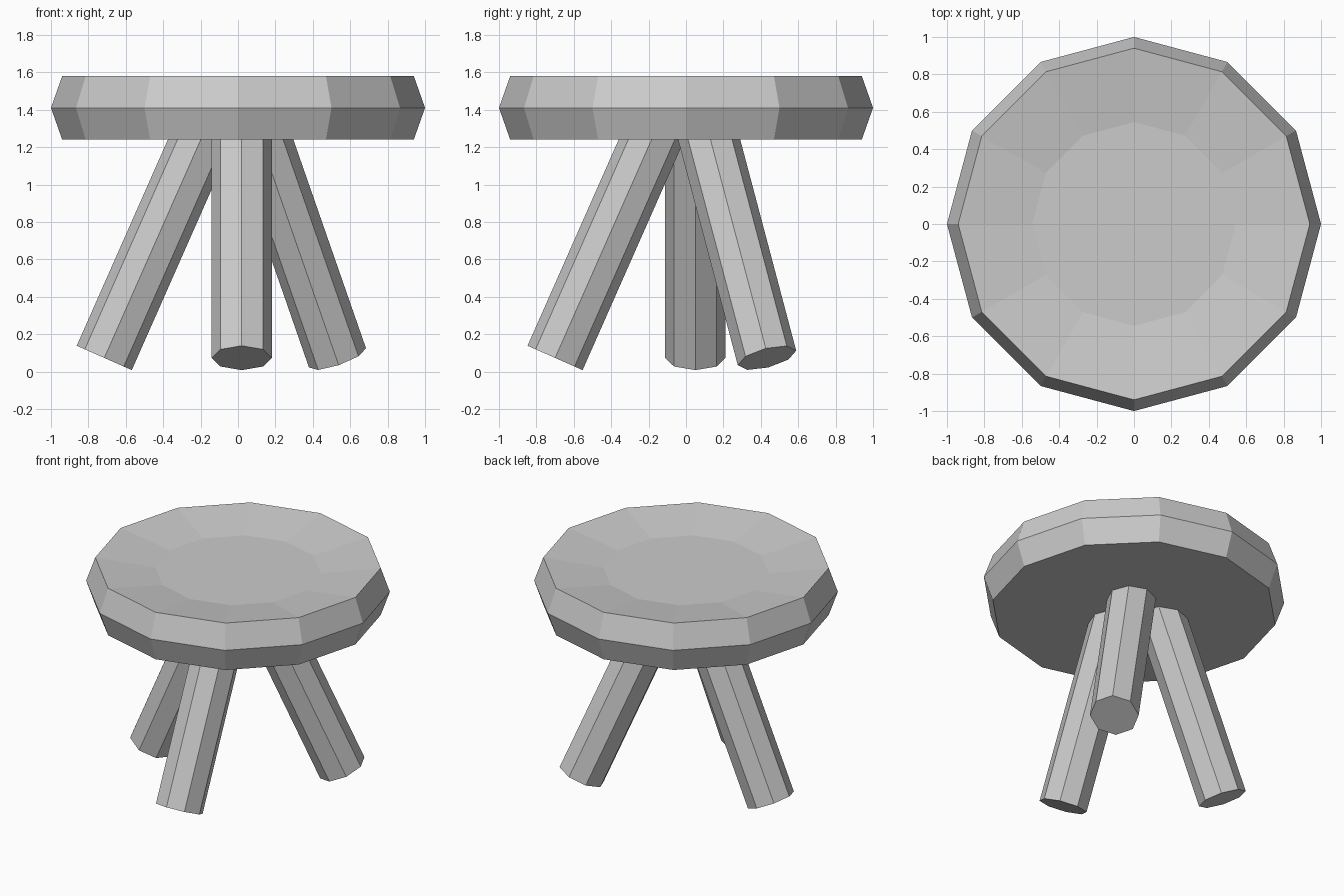
import bpy, bmesh, math
from mathutils import Vector, Matrix

if "Cube" in bpy.data.objects:
    bpy.data.objects.remove(bpy.data.objects["Cube"])

grey = bpy.data.materials.new("plain_grey")
grey.diffuse_color = (0.6, 0.6, 0.6, 1)
grey.use_nodes = True
grey.node_tree.nodes["Principled BSDF"].inputs["Base Color"].default_value = grey.diffuse_color


def finish(bm, name):
    bmesh.ops.recalc_face_normals(bm, faces=bm.faces)
    mesh = bpy.data.meshes.new(name)
    bm.to_mesh(mesh)
    bm.free()
    mesh.materials.append(grey)
    bpy.context.collection.objects.link(bpy.data.objects.new(name, mesh))


def seat(sides=12):
    # lathed profile (radius, height): underside, bevelled rim, sunken dish
    profile = [(0.94, 1.24), (1.0, 1.41), (0.94, 1.58), (0.545, 1.525)]
    bm = bmesh.new()
    rings = []
    for r, z in profile:
        angles = [2 * math.pi * i / sides for i in range(sides)]
        rings.append([bm.verts.new((r * math.cos(a), r * math.sin(a), z)) for a in angles])
    for low, high in zip(rings, rings[1:]):
        for i in range(sides):
            j = (i + 1) % sides
            bm.faces.new((low[i], low[j], high[j], high[i]))
    bm.faces.new(rings[0][::-1])
    bm.faces.new(rings[-1])
    finish(bm, "seat")


def leg(name, foot, lean, radius=0.161, top=1.38):
    # eight-sided peg from the foot centre up into the seat
    foot = Vector(foot)
    axis = Vector((lean[0], lean[1], 1))
    span = axis * (top - foot.z)
    turn = Vector((0, 0, 1)).rotation_difference(axis).to_matrix().to_4x4()
    bm = bmesh.new()
    bmesh.ops.create_cone(bm, cap_ends=True, segments=8, radius1=radius, radius2=radius,
                          depth=span.length,
                          matrix=Matrix.Translation(foot + span / 2) @ turn)
    finish(bm, name)


seat()
leg("left_leg", (-0.715, 0.05, 0.073), (0.442, 0))
leg("front_leg", (0.02, -0.70, 0.073), (0, 0.442))
leg("back_right_leg", (0.532, 0.433, 0.073), (-0.348, -0.265))
